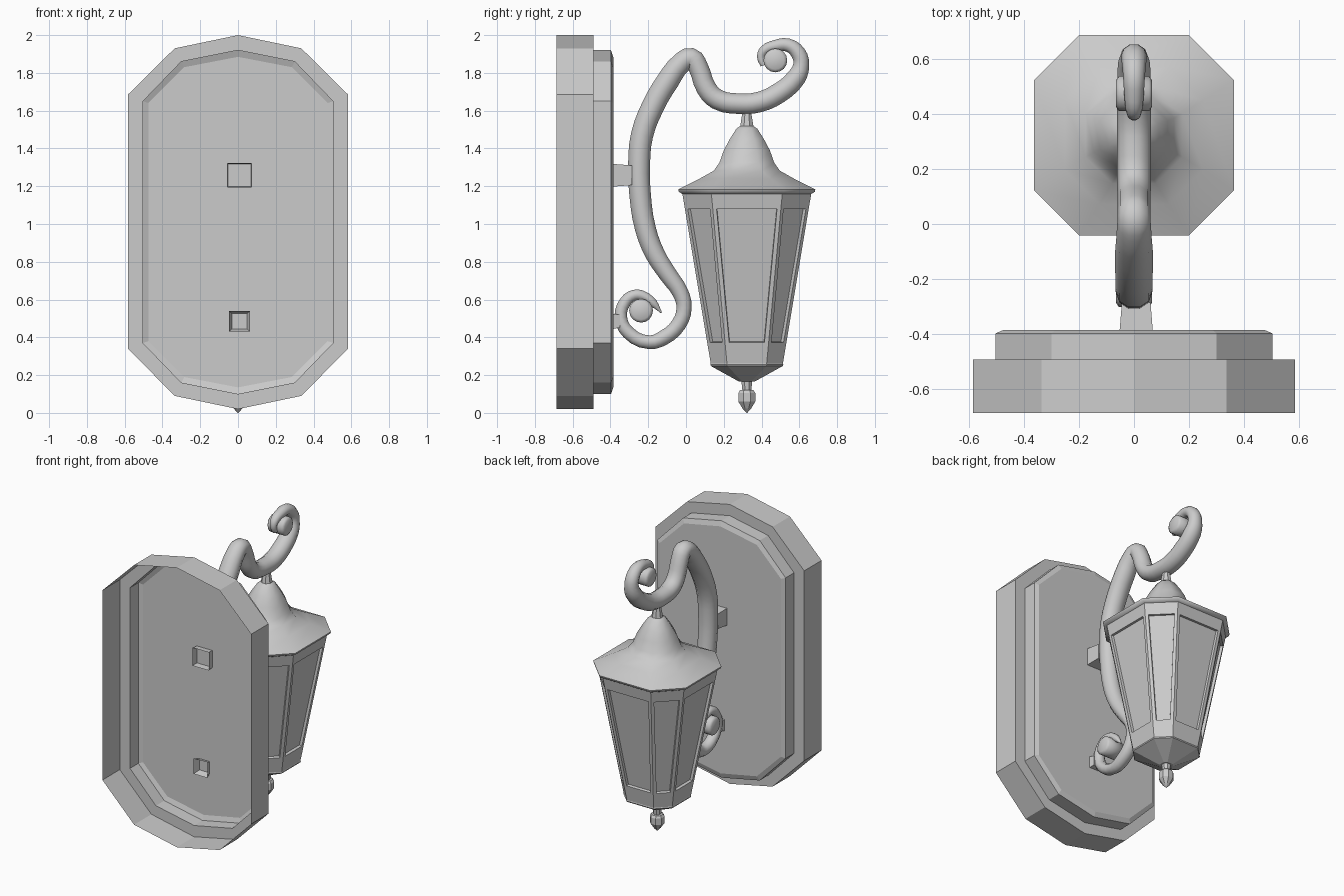
import bpy, bmesh
from math import sin, cos, pi, radians

if "Cube" in bpy.data.objects:
    bpy.data.objects.remove(bpy.data.objects["Cube"])

LY = 0.322  # lantern axis in y


def finish(name, bm, smooth=None):
    bmesh.ops.recalc_face_normals(bm, faces=bm.faces)
    me = bpy.data.meshes.new(name)
    bm.to_mesh(me)
    bm.free()
    ob = bpy.data.objects.new(name, me)
    bpy.context.collection.objects.link(ob)
    if smooth:
        shade(ob, smooth)
    return ob


def select(ob):
    bpy.ops.object.select_all(action='DESELECT')
    ob.select_set(True)
    bpy.context.view_layer.objects.active = ob


def shade(ob, angle):
    select(ob)
    bpy.ops.object.shade_smooth_by_angle(angle=radians(angle))


def loft(rings, cap_start=True, cap_end=True):
    """Bridge rings of equal point count; returns bmesh and side faces per band."""
    bm = bmesh.new()
    vr = [[bm.verts.new(p) for p in r] for r in rings]
    n = len(vr[0])
    bands = [[bm.faces.new((a[i], a[(i + 1) % n], b[(i + 1) % n], b[i])) for i in range(n)]
             for a, b in zip(vr, vr[1:])]
    if cap_start:
        bm.faces.new(vr[0])
    if cap_end:
        bm.faces.new(vr[-1])
    return bm, bands


def octagon(e, z, ratio=0.55):
    """Eight-sided ring round the lantern axis, main faces wider than the corner faces."""
    c = e * ratio
    pts = [(e, -c), (e, c), (c, e), (-c, e), (-e, c), (-e, -c), (-c, -e), (c, -e)]
    return [(x, LY + y, z) for x, y in pts]


def square(cx, cz, h, y):
    return [(cx + h * a, y, cz + h * b) for a, b in ((-1, -1), (1, -1), (1, 1), (-1, 1))]


# wall plate: stepped ten-sided shell, open at the back
def outline(half, y):
    pts = half + [(-x, z) for x, z in half[::-1] if x > 0]
    return [(x, y, z) for x, z in pts]


outer = [(0, 2.0), (.335, 1.93), (.583, 1.685), (.583, .34), (.335, .09), (0, .02)]
inner = [(0, 1.92), (.3, 1.86), (.503, 1.65), (.503, .37), (.3, .16), (0, .10)]
face = [(0, 1.885), (.285, 1.83), (.475, 1.64), (.475, .38), (.285, .19), (0, .135)]
finish("wall_plate", loft([outline(outer, -.685), outline(outer, -.491), outline(inner, -.491),
                           outline(inner, -.397), outline(face, -.385)], False, True)[0])

# hollow brackets passing through the plate to the arm: (half size, y)
finish("upper_bracket", loft([square(.008, 1.258, h, y) for h, y in
                              ((.064, -.43), (.06, -.385), (.052, -.285))], False)[0])
finish("lower_bracket", loft([square(.008, .485, h, y) for h, y in
                              ((.055, -.43), (.04, -.385), (.034, -.35))], False)[0])

# scrolled arm: (y, z, radius)
PATH = [(-.13, .53, .004), (-.175, .583, .024), (-.23, .62, .028), (-.275, .623, .03),
        (-.32, .59, .033), (-.345, .505, .035), (-.305, .425, .037), (-.195, .374, .038),
        (-.115, .40, .042), (-.04, .467, .042), (-.01, .557, .042), (-.03, .637, .045),
        (-.095, .732, .05), (-.165, .843, .055), (-.215, .976, .058), (-.243, 1.156, .06),
        (-.248, 1.326, .061), (-.233, 1.47, .062), (-.175, 1.623, .063), (-.095, 1.76, .063),
        (-.025, 1.852, .058), (.028, 1.88, .055), (.065, 1.83, .055), (.107, 1.72, .056),
        (.165, 1.66, .057), (.285, 1.637, .057), (.385, 1.645, .057), (.49, 1.692, .057),
        (.583, 1.775, .054), (.61, 1.846, .044), (.594, 1.905, .042), (.54, 1.947, .037),
        (.47, 1.942, .033), (.415, 1.92, .028), (.397, 1.883, .022), (.412, 1.84, .018)]
cu = bpy.data.curves.new("scroll_arm", 'CURVE')
cu.dimensions = '3D'
cu.bevel_depth = 1.0
cu.bevel_resolution = 3
cu.resolution_u = 3
cu.use_fill_caps = True
sp = cu.splines.new('BEZIER')
sp.bezier_points.add(len(PATH) - 1)
for p, (y, z, r) in zip(sp.bezier_points, PATH):
    p.co = (0, y, z)
    p.radius = r
    p.handle_left_type = p.handle_right_type = 'AUTO'
arm = bpy.data.objects.new("scroll_arm", cu)
bpy.context.collection.objects.link(arm)
select(arm)
bpy.ops.object.convert(target='MESH')
arm = bpy.context.object
arm.scale.x = 1.08
shade(arm, 50)

# round bosses in the eyes of both scrolls
for name, y, z in (("upper_scroll_boss", .473, 1.866), ("lower_scroll_boss", -.238, .541)):
    rings = [[(x, y + r * cos(t * pi / 8), z + r * sin(t * pi / 8)) for t in range(16)]
             for x, r in ((-.066, .047), (-.055, .063), (.055, .063), (.066, .047))]
    finish(name, loft(rings)[0], 60)

# lantern roof: bell curve with thin rim
ROOF = [(.335, 1.155), (.36, 1.17), (.363, 1.183), (.25, 1.24), (.175, 1.282), (.145, 1.325),
        (.122, 1.39), (.09, 1.45), (.055, 1.505), (.03, 1.522)]
finish("lantern_roof", loft([octagon(e, z, .55 - .12 * min(1, max(0, (z - 1.2) / .1)))
                             for e, z in ROOF])[0], 50)
finish("roof_hanger", loft([octagon(.038, 1.5, .42), octagon(.02, 1.61, .42)])[0])

# lantern body: tapered frame with recessed panes
bm, bands = loft([octagon(.342, 1.165), octagon(.331, 1.10), octagon(.206, .35),
                  octagon(.189, .25)])
bmesh.ops.recalc_face_normals(bm, faces=bm.faces)
bmesh.ops.inset_individual(bm, faces=bands[1], thickness=.03)
bmesh.ops.inset_individual(bm, faces=bands[1], thickness=.003, depth=-.018)
finish("lantern_body", bm)

# base lip, cone and hanging finial
finish("lantern_base", loft([octagon(.187, .275), octagon(.193, .255), octagon(.19, .248),
                             octagon(.04, .165)])[0])
FINIAL = [(.029, .17), (.024, .122), (.036, .12), (.045, .105), (.045, .06), (.022, .022), (.002, 0)]
finish("finial", loft([octagon(e, z, .42) for e, z in FINIAL])[0])
